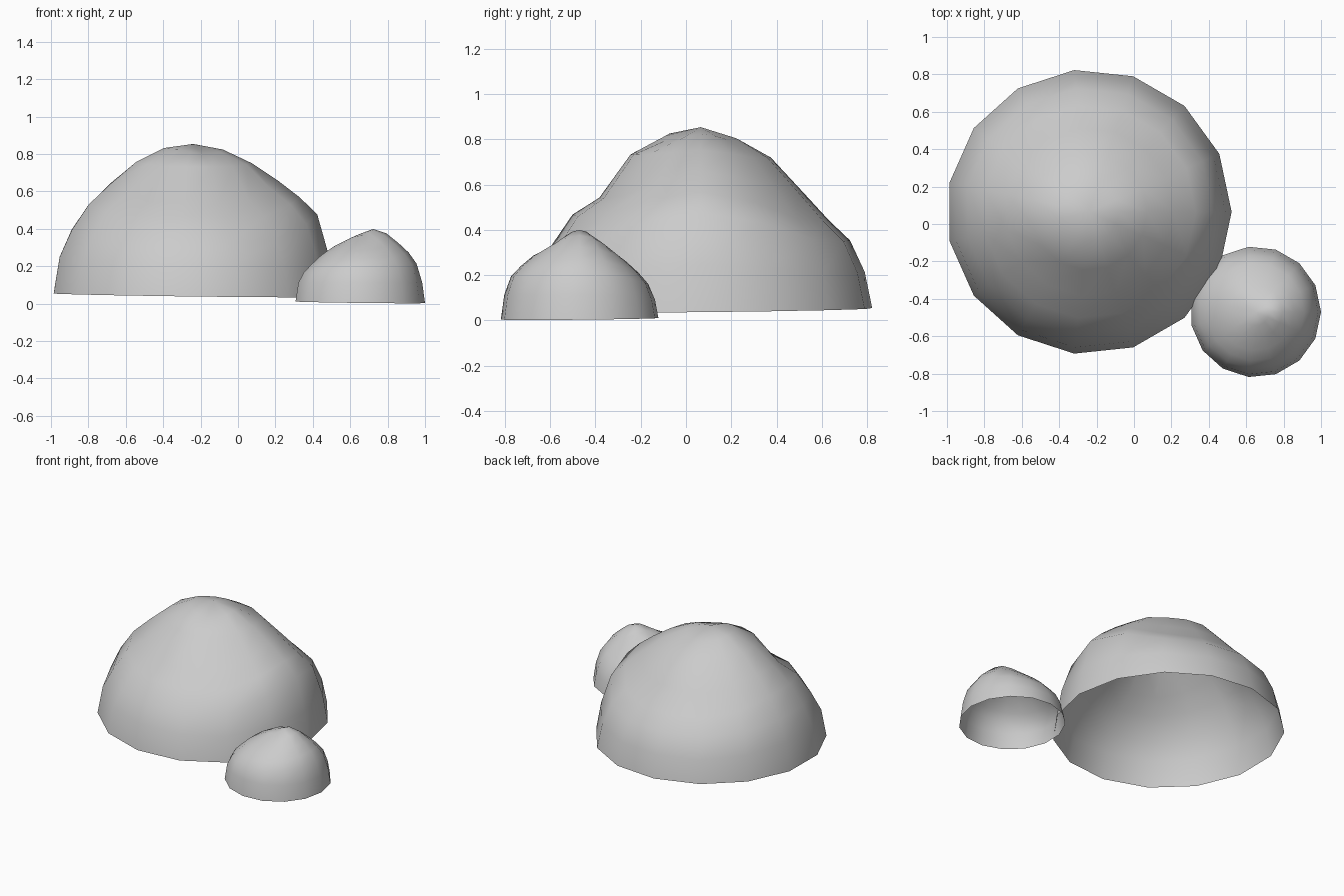
import bpy, bmesh
from math import cos, sin, pi, radians, floor

if "Cube" in bpy.data.objects:
    bpy.data.objects.remove(bpy.data.objects["Cube"])

SIDES = 15


def height(ring, table, angle):
    # Blend smoothly between the profiles spaced evenly around the mound
    n = len(table)
    t = angle / (2 * pi) * n
    i = floor(t)
    f = (1 - cos((t - i) * pi)) / 2
    return table[i % n][ring] * (1 - f) + table[(i + 1) % n][ring] * f


def mound(name, cx, cy, base, radius, top, table):
    bm = bmesh.new()
    rings = []
    for k in range(7):
        r = radius * cos(radians(6 + 12 * k)) / cos(radians(6))
        ring = []
        for s in range(SIDES):
            a = 2 * pi * s / SIDES
            x, y = r * cos(a), r * sin(a)
            h = height(k - 1, table, a) if k else 0
            ring.append(bm.verts.new((cx + x, cy + y, base + h - 0.0125 * x + 0.01 * y)))
        rings.append(ring)
    apex = bm.verts.new((cx, cy, base + top))
    for s in range(SIDES):
        n = (s + 1) % SIDES
        for a, b in zip(rings, rings[1:]):
            bm.faces.new((a[s], a[n], b[n], b[s]))
        bm.faces.new((rings[-1][s], rings[-1][n], apex))
    for f in bm.faces:
        f.smooth = True
    me = bpy.data.meshes.new(name)
    bm.to_mesh(me)
    bm.free()
    ob = bpy.data.objects.new(name, me)
    bpy.context.collection.objects.link(ob)


# Large mound, height profiles every 60 degrees from +x
mound("large_mound", -0.24, 0.065, 0.046, 0.762, 0.808, [
    (.21, .44, .53, .62, .71, .78),
    (.16, .30, .39, .52, .67, .75),
    (.16, .30, .39, .52, .67, .76),
    (.20, .345, .485, .60, .71, .785),
    (.18, .29, .43, .50, .69, .78),
    (.17, .29, .42, .50, .69, .75)])

# Small mound, height profiles every 90 degrees from +x
mound("small_mound", 0.65, -0.47, 0.0075, 0.35, 0.365, [
    (.11, .21, .27, .32, .37, .393),
    (.08, .15, .20, .25, .30, .345),
    (.10, .155, .20, .25, .295, .33),
    (.11, .19, .235, .28, .31, .355)])
